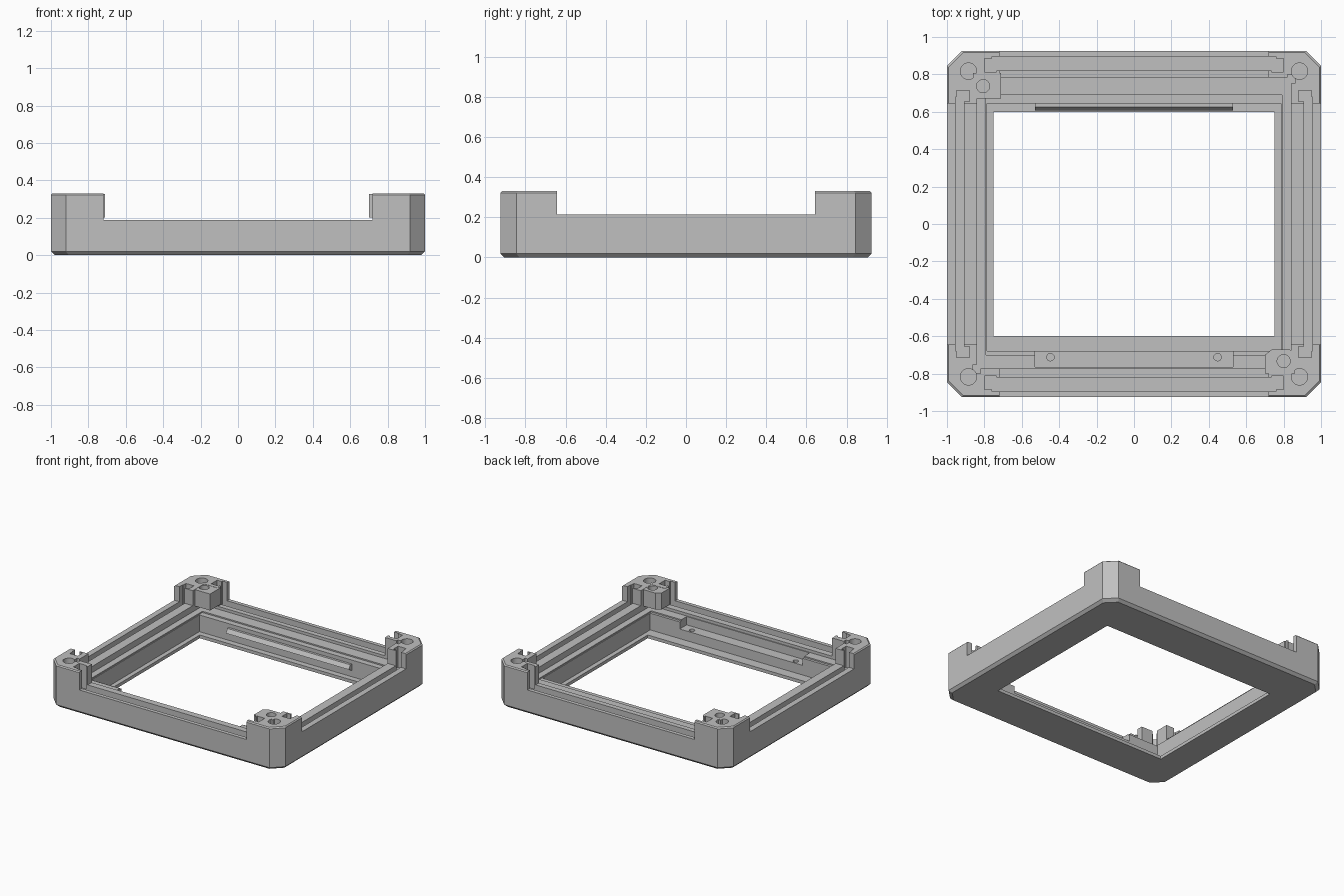
import bpy, bmesh, math

if "Cube" in bpy.data.objects:
    bpy.data.objects.remove(bpy.data.objects["Cube"])

grey = bpy.data.materials.new("plain grey")
grey.diffuse_color = (0.53, 0.53, 0.53, 1)
grey.use_nodes = True
grey.node_tree.nodes["Principled BSDF"].inputs["Base Color"].default_value = grey.diffuse_color
TOP = 0.33


def loft(name, rings):
    """Solid through stacked rings of equal point count."""
    bm = bmesh.new()
    loops = [[bm.verts.new(p) for p in ring] for ring in rings]
    n = len(loops[0])
    bm.faces.new(loops[0][::-1])
    bm.faces.new(loops[-1])
    for a, b in zip(loops, loops[1:]):
        for i in range(n):
            j = (i + 1) % n
            bm.faces.new((a[i], a[j], b[j], b[i]))
    bmesh.ops.recalc_face_normals(bm, faces=bm.faces)
    mesh = bpy.data.meshes.new(name)
    bm.to_mesh(mesh)
    bm.free()
    mesh.materials.append(grey)
    ob = bpy.data.objects.new(name, mesh)
    bpy.context.collection.objects.link(ob)
    return ob


def box(name, x0, x1, y0, y1, z0, z1):
    x0, x1 = sorted((x0, x1))
    y0, y1 = sorted((y0, y1))
    return loft(name, [[(x0, y0, z), (x1, y0, z), (x1, y1, z), (x0, y1, z)] for z in (z0, z1)])


def cylinder(name, x, y, r, z0, z1, n=24):
    ang = [2 * math.pi * i / n for i in range(n)]
    return loft(name, [[(x + r * math.cos(a), y + r * math.sin(a), z) for a in ang] for z in (z0, z1)])


def octagon(hx, hy, c, z):
    return [(hx - c, -hy, z), (hx, -hy + c, z), (hx, hy - c, z), (hx - c, hy, z),
            (-hx + c, hy, z), (-hx, hy - c, z), (-hx, -hy + c, z), (-hx + c, -hy, z)]


def combine(ob, tool, op="DIFFERENCE"):
    mod = ob.modifiers.new("combine", "BOOLEAN")
    mod.operation = op
    mod.solver = "EXACT"
    mod.object = tool
    tool.hide_render = True
    bpy.context.view_layer.update()
    dg = bpy.context.evaluated_depsgraph_get()
    mesh = bpy.data.meshes.new_from_object(ob.evaluated_get(dg))
    ob.modifiers.clear()
    ob.data = mesh
    bpy.data.objects.remove(tool)


def cut(ob, *dims):
    combine(ob, box("cutter", *dims))


# Frame body with chamfered corners and softened top and bottom edges
frame = loft("frame", [octagon(0.98, 0.905, 0.075, 0), octagon(1, 0.925, 0.08, 0.02),
                       octagon(1, 0.925, 0.08, TOP - 0.008), octagon(0.992, 0.917, 0.08, TOP)])

# Opening, floor lip and stepped inner ledges
cut(frame, -0.75, 0.75, -0.6, 0.6, -0.1, 0.5)
cut(frame, -0.785, 0.785, -0.68, 0.645, 0.025, 0.5)
cut(frame, -0.84, 0.84, -0.772, 0.782, 0.165, 0.5)
cut(frame, -0.79, 0.79, -0.70, 0.69, 0.155, 0.5)
cut(frame, -0.53, 0.53, -0.765, -0.66, 0.10, 0.5)
for s in (-1, 1):
    cut(frame, s * 0.82, s * 0.862, s * 0.75, s * 0.80, 0.165, 0.5)

# Low walls between the corner posts
for s in (-1, 1):
    cut(frame, -0.72, 0.72, s * 0.7, s * 1.1, 0.187, 0.5)
    cut(frame, s * 0.8, s * 1.1, -0.643, 0.643, 0.213, 0.5)

# Panel grooves, widening inside the corner posts
for s in (-1, 1):
    cut(frame, -0.76, 0.76, s * 0.822, s * 0.895, 0.145, 0.5)
    cut(frame, s * 0.91, s * 0.955, -0.68, 0.68, 0.165, 0.5)
    for t in (-1, 1):
        cut(frame, t * 0.735, t * 0.80, s * 0.812, s * 0.885, 0.145, 0.5)
        cut(frame, s * 0.88, s * 0.95, t * 0.655, t * 0.715, 0.165, 0.5)

# Round sockets in the corner posts
for sx in (-1, 1):
    for sy in (-1, 1):
        combine(frame, cylinder("cutter", sx * 0.885, sy * 0.817, 0.044, 0.10, 0.5))

# Small holes in the front ledge
for s in (-1, 1):
    combine(frame, cylinder("cutter", s * 0.447, -0.712, 0.02, 0.06, 0.3, 16))

# Overhanging screw blocks at two opposite corners
back_block = box("back_screw_block", -0.862, -0.71, 0.67, 0.806, 0.20, TOP - 0.002)
combine(back_block, cylinder("cutter", -0.807, 0.737, 0.035, 0.1, 0.5))
front_outline = [(0.735, -0.672), (0.70, -0.70), (0.70, -0.80), (0.86, -0.80),
                 (0.86, -0.70), (0.835, -0.672)]
front_block = loft("front_screw_block", [[(x, y, z) for x, y in front_outline]
                                         for z in (0.20, TOP - 0.002)])
combine(front_block, cylinder("cutter", 0.80, -0.733, 0.035, 0.1, 0.5))

# Sloped clip strip along the back inner wall
clip = [(0.606, 0.095), (0.65, 0.07), (0.65, 0.125), (0.626, 0.125)]
loft("clip_strip", [[(x, y, z) for y, z in clip] for x in (-0.53, 0.53)])

# Smooth the round holes only
for ob in bpy.context.collection.objects:
    ob.select_set(True)
bpy.context.view_layer.objects.active = frame
bpy.ops.object.shade_smooth_by_angle(angle=math.radians(20))
